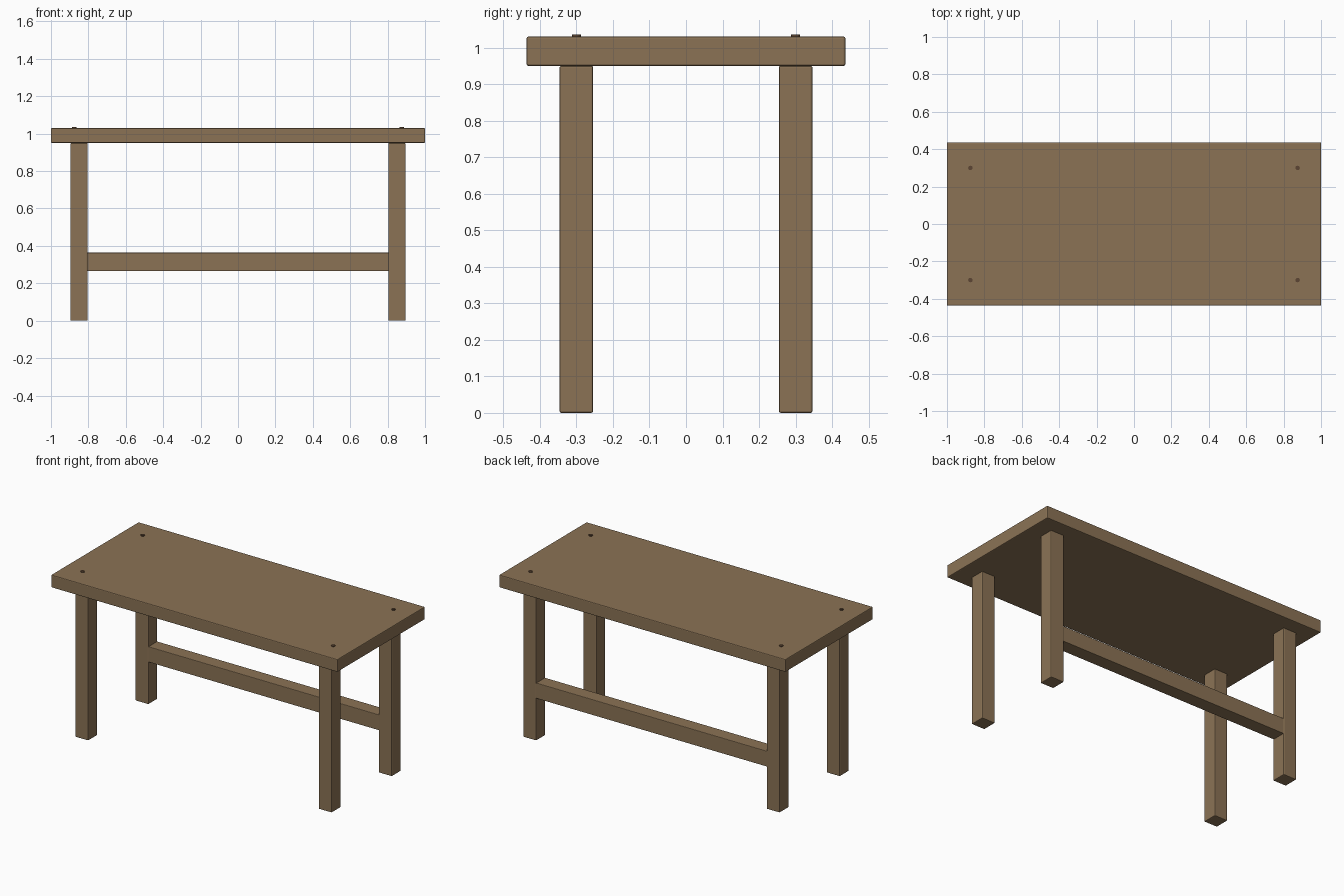
import bpy

if "Cube" in bpy.data.objects:
    bpy.data.objects.remove(bpy.data.objects["Cube"])


def material(name, rgb):
    m = bpy.data.materials.new(name)
    m.diffuse_color = (*rgb, 1)
    m.use_nodes = True
    m.node_tree.nodes["Principled BSDF"].inputs["Base Color"].default_value = m.diffuse_color
    return m


wood = material("brown wood", (0.258, 0.171, 0.091))
dark = material("dark peg wood", (0.107, 0.060, 0.033))


def box(name, center, size, bevel=0.005):
    """Box with slightly eased edges."""
    bpy.ops.mesh.primitive_cube_add(size=1, location=center)
    ob = bpy.context.object
    ob.name = name
    ob.scale = size
    bpy.ops.object.transform_apply(location=False, rotation=False, scale=True)
    mod = ob.modifiers.new("eased edges", 'BEVEL')
    mod.width = bevel
    mod.segments = 2
    ob.data.materials.append(wood)
    return ob


# Table top
box("table_top", (0, 0, 0.99), (2.0, 0.873, 0.08))

# Legs and the peg above each one
for sx, side in ((-1, "left"), (1, "right")):
    for sy, end in ((-1, "front"), (1, "back")):
        box(f"{end}_{side}_leg", (sx * 0.85, sy * 0.3, 0.475), (0.092, 0.092, 0.95))
        bpy.ops.mesh.primitive_cylinder_add(
            vertices=12, radius=0.012, depth=0.015,
            location=(sx * 0.875, sy * 0.3, 1.0275))
        peg = bpy.context.object
        peg.name = f"{end}_{side}_peg"
        peg.data.materials.append(dark)
        bpy.ops.object.shade_smooth_by_angle()

# Stretcher joining the back legs
box("back_stretcher", (0, 0.3, 0.315), (1.62, 0.088, 0.098), 0.003)
